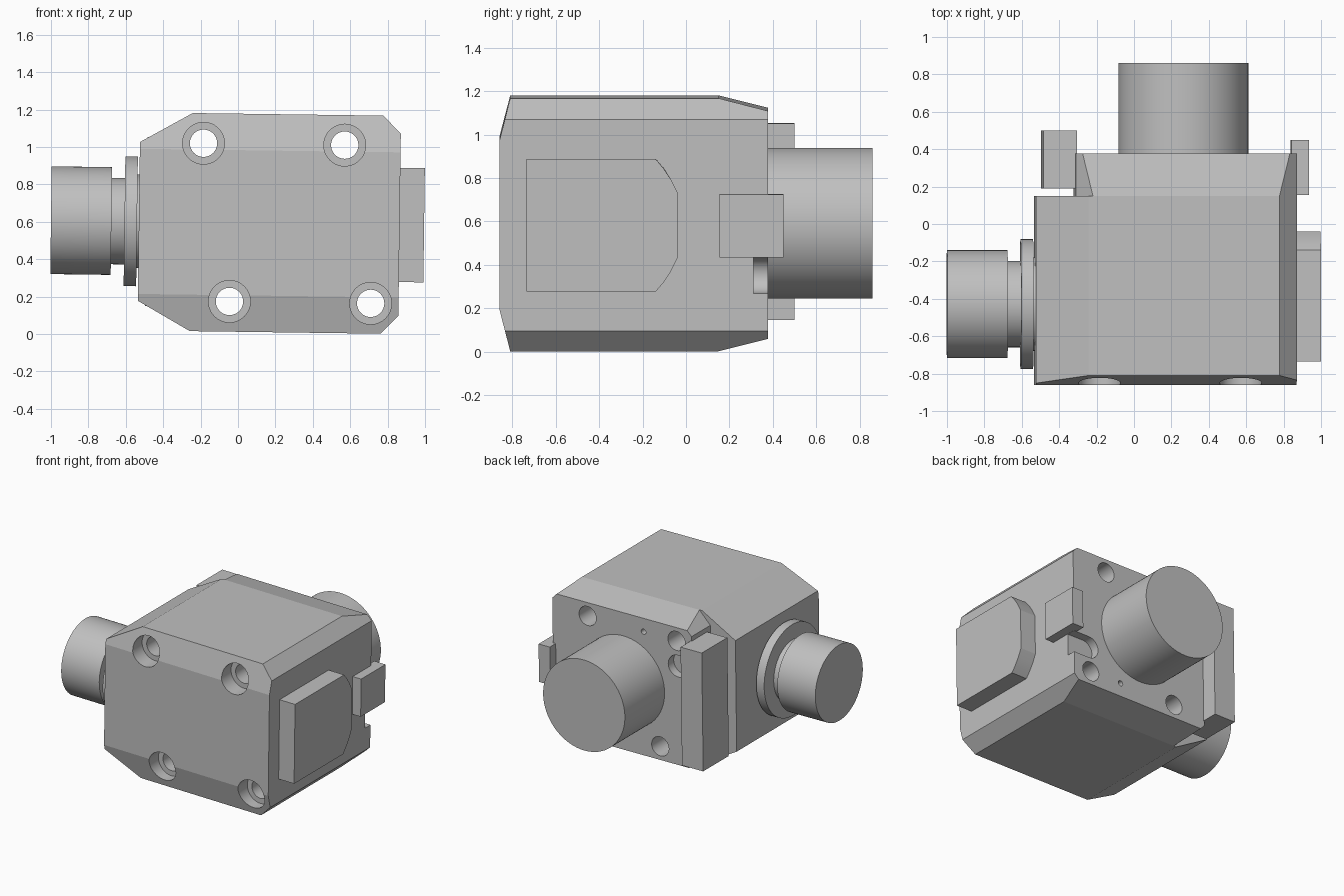
import bpy, bmesh, math
from mathutils import Matrix, Vector

if "Cube" in bpy.data.objects:
    bpy.data.objects.remove(bpy.data.objects["Cube"])

CX, CZ = 0.17, 0.5925      # centre of the housing section
TILT = 0.0135              # slight roll of the whole unit about y

grey = bpy.data.materials.new("light grey")
grey.diffuse_color = (0.527, 0.527, 0.527, 1)
grey.use_nodes = True
grey.node_tree.nodes["Principled BSDF"].inputs["Base Color"].default_value = grey.diffuse_color


def finish(name, bm):
    bmesh.ops.recalc_face_normals(bm, faces=bm.faces)
    mesh = bpy.data.meshes.new(name)
    bm.to_mesh(mesh)
    bm.free()
    mesh.materials.append(grey)
    ob = bpy.data.objects.new(name, mesh)
    bpy.context.collection.objects.link(ob)
    return ob


def prism(name, pts, axis, a, b):
    """Extrude a profile: (x, z) along y, or (y, z) along x."""
    bm = bmesh.new()
    place = (lambda p, t: (p[0], t, p[1])) if axis == "y" else (lambda p, t: (t, p[0], p[1]))
    lo = [bm.verts.new(place(p, a)) for p in pts]
    hi = [bm.verts.new(place(p, b)) for p in pts]
    bm.faces.new(lo)
    bm.faces.new(hi[::-1])
    n = len(pts)
    for i in range(n):
        bm.faces.new((lo[i], hi[i], hi[(i + 1) % n], lo[(i + 1) % n]))
    return finish(name, bm)


def circle(u, v, r, n=64):
    return [(u + r * math.cos(2 * math.pi * i / n), v + r * math.sin(2 * math.pi * i / n)) for i in range(n)]


def rect(u0, u1, v0, v1):
    return [(u0, v0), (u1, v0), (u1, v1), (u0, v1)]


def activate(ob):
    bpy.ops.object.select_all(action='DESELECT')
    ob.select_set(True)
    bpy.context.view_layer.objects.active = ob


def cut(ob, cutter):
    mod = ob.modifiers.new("cut", 'BOOLEAN')
    mod.operation = 'DIFFERENCE'
    mod.solver = 'EXACT'
    mod.object = cutter
    activate(ob)
    bpy.ops.object.modifier_apply(modifier=mod.name)
    bpy.data.objects.remove(cutter, do_unlink=True)


def mirrored(upper):
    """Complete a profile with its reflection about the centre height."""
    return upper + [(u, 2 * CZ - v) for u, v in reversed(upper)]


# Housing: eight-sided block
H = 0.583
housing = prism("housing", mirrored([(-0.53, 1.017), (-0.25, CZ + H), (0.77, CZ + H), (0.864, 1.08)]),
                "y", -0.86, 0.378)

# Sloped faces at the front and back, top and bottom
bm = bmesh.new()
bm.from_mesh(housing.data)
for s in (1, -1):
    for y, normal in ((-0.81, (0, -0.195, 0.05 * s)), (0.15, (0, 0.057, 0.225 * s))):
        geom = bm.verts[:] + bm.edges[:] + bm.faces[:]
        res = bmesh.ops.bisect_plane(bm, geom=geom, dist=1e-5, plane_co=Vector((0, y, CZ + H * s)),
                                     plane_no=Vector(normal).normalized(), clear_outer=True)
        bmesh.ops.holes_fill(bm, edges=[e for e in bm.edges if e.is_boundary])
bmesh.ops.recalc_face_normals(bm, faces=bm.faces)
bm.to_mesh(housing.data)
bm.free()

# Rear left step with chamfered corners
cut(housing, prism("step_cutter", mirrored([(-1, 1.28), (-0.128, 1.28), (-0.318, 1.08)][::-1]), "y", 0.15, 1))

# Counterbored bolt holes right through
for x, z in ((-0.19, 1.015), (0.565, 1.015), (-0.04, 0.171), (0.715, 0.171)):
    cut(housing, prism("bolt_cutter", circle(x, z, 0.073, 48), "y", -1, 1))
    cut(housing, prism("bore_cutter", circle(x, z, 0.112, 48), "y", -1, -0.74))

# Small pin holes in the back
for x, z in ((0.09, 1.015), (0.445, 0.171)):
    cut(housing, prism("pin_cutter", circle(x, z, 0.02, 48), "y", 0.28, 1))

# Round-ended slots in the back, opening to the sides
for s, x, z in ((1, 0.73, 0.36), (-1, -0.2, 0.825)):
    arc = [(x - s * 0.083 * math.cos(t), z + 0.083 * math.sin(t))
           for t in [math.pi * (i / 24 - 0.5) for i in range(25)]]
    cut(housing, prism("slot_cutter", arc + [(x + s * 0.4, z + 0.083), (x + s * 0.4, z - 0.083)], "y", 0.312, 1))

# Rear cylinder
prism("rear_cylinder", circle(0.264, CZ, 0.347, 96), "y", 0.37, 0.86)

# Left connector: collar, flange, neck and cap
for name, r, a, b in (("connector_collar", 0.25, -0.55, -0.50), ("connector_flange", 0.347, -0.607, -0.54),
                      ("connector_neck", 0.231, -0.70, -0.60), ("connector_cap", 0.288, -1.0, -0.677)):
    prism(name, circle(-0.428, CZ, r, 96), "x", a, b)

# Right cover with rounded-off rear corners
prism("side_cover", mirrored([(-0.735, 0.898), (-0.14, 0.898), (-0.105, 0.857), (-0.07, 0.805), (-0.04, 0.745)]),
      "x", 0.85, 0.995)

# Small block on the right, tall plate at the rear left
prism("side_block", rect(0.155, 0.45, 0.445, 0.735), "x", 0.84, 0.935)
prism("rear_plate", rect(0.19, 0.5, 0.14, 1.045), "x", -0.49, -0.31)

# Roll the unit slightly and smooth the round walls only
roll = (Matrix.Translation((CX, 0, CZ)) @ Matrix.Rotation(TILT, 4, 'Y') @ Matrix.Translation((-CX, 0, -CZ)))
for ob in list(bpy.context.scene.objects):
    ob.data.transform(roll)
    activate(ob)
    bpy.ops.object.shade_smooth_by_angle(angle=math.radians(10))
